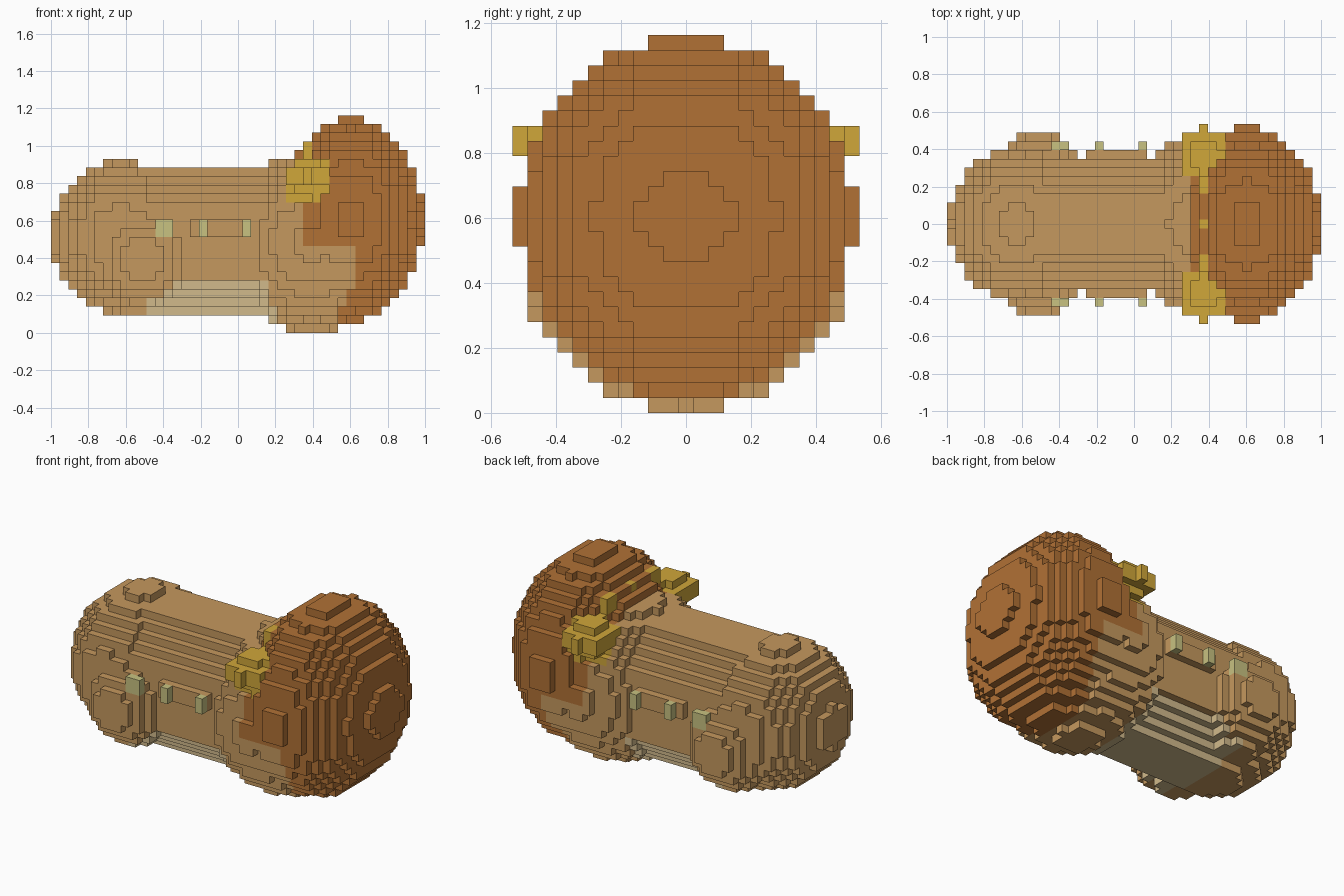
import bpy, bmesh
from itertools import product
from mathutils import Vector

cube = bpy.data.objects.get("Cube")
if cube:
    bpy.data.objects.remove(cube, do_unlink=True)

VOXEL = 2 / 43
SIDES = (-1, 1)


def reach(p, centre, radii):
    """Squared ellipsoid distance: below 1 is inside."""
    return sum(((a - c) / r) ** 2 for a, c, r in zip(p, centre, radii))


# Rounded masses, in voxel units
HEAD = ((13, 0, 12.5), (8.32, 11.2, 11.84))
CHEST = ((8.5, 0, 9.85), (10.2, 10.2, 10.2))
RUMP = ((-13.5, 0, 10.5), (7.85, 8.9, 8.82))
FLANK = ((-2, 0, 11.5), (18, 8.2, 6))
HAUNCHES = [((-11, 5 * s, 8), (5.6, 5.6, 5.6)) for s in SIDES]
TUFTS = [((8, 8 * s, 17.5), (2.85, 3.15, 1.8)) for s in SIDES]
MASSES = [HEAD, CHEST, RUMP, FLANK] + HAUNCHES + TUFTS

# Yellow fur around each tuft
TUFT_FUR = [((7.7, 8.5 * s, 17.3), (3.1, 3.1, 3.1)) for s in SIDES]

# Small raised voxels along the flanks and the back of the neck
SPOTS = {(x, 9 * s, z) for x in (1, -4, -8, -9) for s in SIDES for z in (11, 12)}
NECK_TUFTS = {(8, y * s, z) for y in (4, 5) for s in SIDES for z in (20, 21)}
NECK_TUFTS.add((8, 0, 21))


def in_trunk(p):
    x, y, z = p
    return -13 <= x <= 8 and (y / 7.9) ** 2 + ((z - 10) / 8.7) ** 2 < 1


def filled(p):
    return (p in SPOTS or p in NECK_TUFTS or in_trunk(p)
            or any(reach(p, *m) < 1 for m in MASSES))


def is_head(p):
    """The head colour meets the chest along a stepped line."""
    x, y, z = p
    if z < 10:
        return x >= 14 - abs(z - 7) / 2.4
    if z < 17:
        return x >= 8 and reach(p, *HEAD) < 1.25
    return x >= 7 and reach(p, *HEAD) < 1.17


def part_of(p):
    """Pick the part, and so the colour, a voxel belongs to."""
    x, y, z = p
    if p in SPOTS:
        return "flank_spots"
    if p in NECK_TUFTS or any(reach(p, *t) < 1 for t in TUFTS + TUFT_FUR):
        return "neck_tufts"
    if z <= 5 and max(0, z - 3) * 1.5 - 10 <= x <= 4 - (z - 2) / 3:
        return "belly_patch"
    return "head" if is_head(p) else "body"


COLOURS = {
    "head": ("rust_brown", (0.44, 0.166, 0.036)),
    "body": ("tan", (0.56, 0.315, 0.112)),
    "belly_patch": ("pale_beige", (0.64, 0.49, 0.26)),
    "flank_spots": ("pale_green", (0.58, 0.54, 0.22)),
    "neck_tufts": ("mustard_yellow", (0.63, 0.385, 0.042)),
}


def make_material(name, colour):
    mat = bpy.data.materials.new(name)
    mat.use_nodes = True
    mat.diffuse_color = (*colour, 1)
    bsdf = next(n for n in mat.node_tree.nodes if n.type == "BSDF_PRINCIPLED")
    bsdf.inputs["Base Color"].default_value = (*colour, 1)
    bsdf.inputs["Roughness"].default_value = 0.9
    return mat


grid = product(range(-21, 22), range(-11, 12), range(25))
voxels = {p for p in grid if filled(p)}
meshes = {name: bmesh.new() for name in COLOURS}


def add_side(bm, p, axis, sign):
    """Add one square on the given side of a voxel."""
    n, u, v = (Vector([float(i == (axis + k) % 3) for i in range(3)]) for k in range(3))
    middle = Vector(p) + Vector((0, 0, 0.5)) + n * sign / 2
    ring = [middle + (u * a + v * b) / 2 for a, b in ((-1, -1), (1, -1), (1, 1), (-1, 1))]
    bm.faces.new([bm.verts.new(c * VOXEL) for c in ring[::sign]])


# Skin only the exposed sides
for p in sorted(voxels):
    for axis, sign in product(range(3), SIDES):
        beside = tuple(c + sign * (i == axis) for i, c in enumerate(p))
        if beside not in voxels:
            add_side(meshes[part_of(p)], p, axis, sign)

# One object per coloured part
for name, bm in meshes.items():
    bmesh.ops.remove_doubles(bm, verts=bm.verts, dist=VOXEL / 100)
    mesh = bpy.data.meshes.new(name)
    bm.to_mesh(mesh)
    bm.free()
    mesh.materials.append(make_material(*COLOURS[name]))
    bpy.context.collection.objects.link(bpy.data.objects.new(name, mesh))
